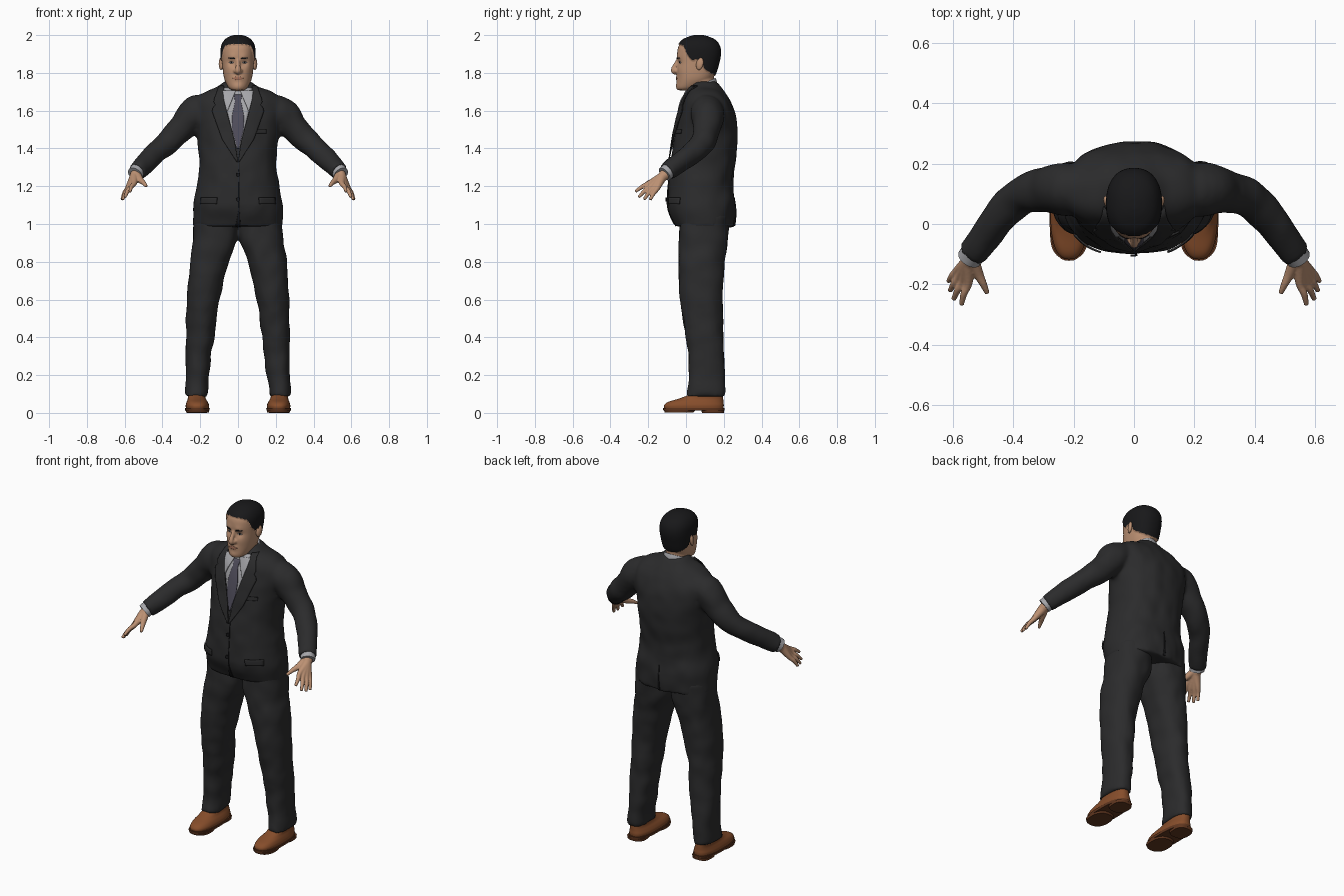
import bpy, bmesh, math
from mathutils import Vector, noise
from mathutils.bvhtree import BVHTree

if "Cube" in bpy.data.objects:
    bpy.data.objects.remove(bpy.data.objects["Cube"])


def material(name, *rgb):
    m = bpy.data.materials.new(name)
    m.use_nodes = True
    m.diffuse_color = (*rgb, 1)
    bsdf = m.node_tree.nodes["Principled BSDF"]
    bsdf.inputs["Base Color"].default_value = (*rgb, 1)
    bsdf.inputs["Roughness"].default_value = 0.8
    return m


SUIT = material("charcoal cloth", .024, .024, .025)
SKIN = material("skin", .5, .28, .17)
HAIR = material("black hair", .009, .009, .01)
SHIRT = material("pale grey shirt", .38, .38, .4)
TIE = material("grey violet tie", .08, .075, .105)
LEATHER = material("brown leather", .24, .075, .024)
SOLE = material("dark brown sole", .12, .038, .014)
LIPS = material("lips", .36, .16, .1)


def spline(keys, steps=5):
    """Catmull-Rom interpolation of equal-length tuples."""
    out = []
    for i in range(len(keys) - 1):
        a, b, c, d = (keys[max(0, min(len(keys) - 1, i + k))] for k in (-1, 0, 1, 2))
        for j in range(steps):
            t = j / steps
            out.append([q + .5 * t * (r - p + t * (2*p - 5*q + 4*r - s + t * (3*(q - r) + s - p)))
                        for p, q, r, s in zip(a, b, c, d)])
    return out + [list(keys[-1])]


def lerp(table, t):
    for (a, u), (b, v) in zip(table, table[1:]):
        if t <= b:
            return u + (v - u) * max(0, (t - a) / (b - a))
    return table[-1][1]


def loft(bm, rings):
    rows = [[bm.verts.new(p) for p in ring] for ring in rings]
    n = len(rows[0])
    for a, b in zip(rows, rows[1:]):
        for i in range(n):
            bm.faces.new((a[i], a[(i+1) % n], b[(i+1) % n], b[i]))
    bm.faces.new(rows[0][::-1])
    bm.faces.new(rows[-1])


def ovals(bm, keys, side=1, power=2.3, tilt=0, n=40, steps=5):
    """Stacked rounded outlines from keys (z, centre x, half width, front y, back y)."""
    rings = []
    for z, cx, rx, yf, yb in spline(keys, steps):
        ring = []
        for i in range(n):
            c, s = math.cos(math.tau * i / n), math.sin(math.tau * i / n)
            x = math.copysign(abs(c) ** (2 / power), c) * rx
            y = math.copysign(abs(s) ** (2 / power), s) * (yb - yf) / 2
            ring.append((side * (cx + x), (yf + yb) / 2 + y, z + tilt * y))
        rings.append(ring)
    loft(bm, rings)


def tube(bm, keys, side=1, n=16, steps=5):
    """Round limb along keys (x, y, z, radius)."""
    pts = spline(keys, steps)
    rings = []
    for i, p in enumerate(pts):
        a, b = pts[max(0, i - 1)], pts[min(len(pts) - 1, i + 1)]
        d = (Vector(b[:3]) - Vector(a[:3])).normalized()
        u = d.cross(Vector((.3, 1, .2))).normalized()
        v = d.cross(u)
        ring = [Vector(p[:3]) + p[3] * (u * math.cos(math.tau*k/n) + v * math.sin(math.tau*k/n))
                for k in range(n)]
        rings.append([(side * q.x, q.y, q.z) for q in ring])
    loft(bm, rings)


def finish(name, bm, *mats, angle=50):
    bmesh.ops.recalc_face_normals(bm, faces=bm.faces)
    me = bpy.data.meshes.new(name)
    bm.to_mesh(me)
    bm.free()
    for m in mats:
        me.materials.append(m)
    me.shade_smooth()
    me.set_sharp_from_angle(angle=math.radians(angle))
    ob = bpy.data.objects.new(name, me)
    bpy.context.collection.objects.link(ob)
    return ob


def fuse(name, bm, voxel, *mats, smooth=4):
    """Blend overlapping volumes into one skin."""
    ob = finish(name, bm, *mats)
    r = ob.modifiers.new("blend", "REMESH")
    r.mode, r.voxel_size = "VOXEL", voxel
    s = ob.modifiers.new("soften", "SMOOTH")
    s.iterations = smooth
    me = bpy.data.meshes.new_from_object(ob.evaluated_get(bpy.context.evaluated_depsgraph_get()))
    ob.modifiers.clear()
    ob.data = me
    me.materials.clear()
    for m in mats:
        me.materials.append(m)
    me.shade_smooth()
    return ob


def rumple(ob, amount):
    for v, nrm in [(v, v.normal.copy()) for v in ob.data.vertices]:
        v.co += nrm * amount * noise.noise(Vector((v.co.x * 14, v.co.y * 9, v.co.z * 11)))


def tree_of(ob):
    return BVHTree.FromPolygons([v.co for v in ob.data.vertices],
                                [p.vertices[:] for p in ob.data.polygons])


def patch(name, tree, mat, keys, lift, sides=(1,), facing=-1, cols=8, rows=24):
    """Thin plate laid on a surface; keys (z, inner x, outer x)."""
    for side in sides:
        bm, grid = bmesh.new(), []
        for r in range(rows + 1):
            z = keys[0][0] + (keys[-1][0] - keys[0][0]) * r / rows
            x0, x1 = (lerp([(-k[0], k[j]) for k in keys], -z) for j in (1, 2))
            line = []
            for c in range(cols + 1):
                p = Vector((side * (x0 + (x1 - x0) * c / cols), facing, z))
                hit = tree.ray_cast(p, Vector((0, -facing, 0)))[0] or tree.find_nearest(p)[0]
                line.append(bm.verts.new((p.x, hit.y + facing * lift, z)))
            grid.append(line)
        for a, b in zip(grid, grid[1:]):
            for i in range(cols):
                bm.faces.new((a[i], a[i+1], b[i+1], b[i]))
        ob = finish(name, bm, mat)
        s = ob.modifiers.new("thickness", "SOLIDIFY")
        s.thickness, s.offset = .006, 0


BOTH = (1, -1)

# Jacket: torso and sleeves
bm = bmesh.new()
ovals(bm, [(.985, 0, .238, -.06, .255), (1.1, 0, .236, -.1, .262), (1.2, 0, .216, -.095, .25),
           (1.3, 0, .205, -.087, .257), (1.4, 0, .21, -.072, .272), (1.5, 0, .222, -.055, .272),
           (1.58, 0, .235, -.035, .262), (1.64, 0, .24, -.018, .24), (1.685, 0, .2, .0, .21),
           (1.725, 0, .12, .022, .18), (1.752, 0, .07, .04, .16)])
for s in BOTH:
    tube(bm, [(.13, .12, 1.61, .07), (.225, .115, 1.588, .088), (.3, .11, 1.505, .073),
              (.375, .09, 1.43, .064), (.45, .02, 1.365, .057), (.505, -.055, 1.31, .053),
              (.537, -.1, 1.276, .05)], s, 24)
jacket = fuse("jacket", bm, .011, SUIT)
rumple(jacket, .007)
front = tree_of(jacket)

# Trousers
bm = bmesh.new()
for s in BOTH:
    ovals(bm, [(.09, .222, .058, .0, .207), (.2, .215, .061, .018, .207), (.4, .2, .075, .0, .197),
               (.6, .185, .086, -.03, .192), (.8, .152, .104, -.04, .205), (.92, .122, .118, -.04, .222),
               (1.05, .115, .118, -.03, .23)], s)
rumple(fuse("trousers", bm, .01, SUIT), .008)

# Shirt front, collar points, tie, lapels
patch("shirt_front", front, SHIRT, [(1.72, -.075, .075), (1.66, -.075, .075), (1.4, -.006, .006)], .004)
patch("collar_point", front, SHIRT, [(1.705, .012, .08), (1.66, .03, .075), (1.6, .055, .06)], .012, BOTH)
patch("tie", front, TIE, [(1.685, -.022, .022), (1.65, -.015, .015), (1.57, -.032, .032),
                          (1.5, -.03, .03), (1.4, -.004, .004)], .009)
patch("lapel", front, SUIT, [(1.73, .075, .1), (1.65, .073, .13), (1.62, .066, .115), (1.61, .063, .142),
                             (1.45, .02, .085), (1.33, .0, .008)], .011, BOTH)
# Jacket details
patch("front_edge", front, HAIR, [(1.33, .004, .008), (1.08, .004, .008), (.99, -.014, .014)], .001)
patch("pocket_flap", front, SUIT, [(1.14, .11, .195), (1.105, .112, .198)], .007, BOTH, rows=4)
patch("breast_pocket", front, SUIT, [(1.5, .09, .15), (1.48, .09, .15)], .005, rows=4)
patch("back_vent", front, HAIR, [(1.14, -.002, .002), (.99, -.007, .007)], .001, facing=1)
for z in (1.26, 1.13):
    patch("button", front, HAIR, [(z + .011, -.004, .004), (z + .005, -.011, .011),
                                  (z - .005, -.011, .011), (z - .011, -.004, .004)], .006, rows=8)

# Shirt collar band, tilted down to the front
bm = bmesh.new()
ovals(bm, [(1.68, 0, .088, -.012, .172), (1.72, 0, .078, -.008, .162), (1.738, 0, .072, -.002, .156)],
      tilt=.45, power=2)
finish("shirt_collar", bm, SHIRT)

# Head, neck and nose
bm = bmesh.new()
ovals(bm, [(1.708, 0, .03, -.04, .03), (1.722, 0, .05, -.047, .07), (1.76, 0, .07, -.047, .13),
           (1.8, 0, .079, -.046, .155), (1.85, 0, .084, -.046, .17), (1.9, 0, .087, -.047, .18),
           (1.94, 0, .084, -.04, .175), (1.97, 0, .068, -.018, .153), (1.988, 0, .042, .02, .115),
           (1.995, 0, .015, .05, .085)])
ovals(bm, [(1.65, 0, .068, .005, .15), (1.73, 0, .064, .005, .148), (1.82, 0, .064, .01, .15)], power=2)
tube(bm, [(0, -.038, 1.875, .008), (0, -.052, 1.85, .011), (0, -.064, 1.822, .014),
          (0, -.062, 1.808, .015), (0, -.045, 1.798, .01)])
for s in BOTH:
    tube(bm, [(.01, -.045, 1.815, .009), (.013, -.052, 1.81, .011), (.012, -.04, 1.802, .008)], s)
head = fuse("head", bm, .005, SKIN, HAIR, smooth=3)
# Face relief: (x, z, spread, push along y)
RELIEF = [(.034, 1.855, .014, .01), (.032, 1.882, .014, -.004), (.05, 1.815, .024, -.004),
          (0, 1.735, .02, -.007), (.012, 1.772, .012, -.005), (0, 1.748, .012, .003)]
HAIRLINE = [(-.03, 1.95), (-.008, 1.94), (.01, 1.895), (.035, 1.868), (.06, 1.875),
            (.085, 1.85), (.1, 1.82), (.165, 1.78)]
for v in head.data.vertices:
    if v.co.y < .03:
        v.co.y += sum(d * math.exp(-((abs(v.co.x) - x) ** 2 + (v.co.z - z) ** 2) / (2 * w * w))
                      for x, z, w, d in RELIEF)
hairy = set()
for p in head.data.polygons:
    if p.center.z > lerp(HAIRLINE, p.center.y):
        p.material_index = 1
        hairy.update(p.vertices)
for i, nrm in [(i, head.data.vertices[i].normal.copy()) for i in sorted(hairy)]:
    head.data.vertices[i].co += nrm * .006
face = tree_of(head)

# Painted face details and ears
patch("eyebrow", face, HAIR, [(1.882, .025, .045), (1.878, .016, .052), (1.874, .016, .03)], 0, BOTH, rows=6)
patch("eye", face, SHIRT, [(1.86, .029, .04), (1.855, .022, .048), (1.85, .03, .04)], -.001, BOTH, rows=6)
patch("iris", face, HAIR, [(1.86, .032, .038), (1.851, .032, .038)], .001, BOTH, rows=4)
patch("lips", face, LIPS, [(1.78, -.01, .01), (1.772, -.028, .028), (1.763, -.012, .012)], -.001, rows=8)
for s in BOTH:
    bm = bmesh.new()
    bmesh.ops.create_uvsphere(bm, u_segments=16, v_segments=10, radius=1)
    for v in bm.verts:
        v.co = (s * (.09 + v.co.x * .011 + v.co.y * .005), .073 + v.co.y * .019 + v.co.z * .005,
                1.848 + v.co.z * .033)
    finish("ear", bm, SKIN)

# Hands with shirt cuffs
FINGERS = [((.55, -.195, 1.215), (.572, -.268, 1.172)), ((.565, -.188, 1.2), (.598, -.25, 1.142)),
           ((.577, -.172, 1.192), (.61, -.222, 1.13)), ((.583, -.152, 1.19), (.615, -.19, 1.128))]
for s in BOTH:
    bm = bmesh.new()
    for knuckle, tip in FINGERS:
        mid = [a * .5 + b * .5 for a, b in zip(knuckle, tip)]
        tube(bm, [(.533, -.09, 1.28, .028), (.548, -.125, 1.25, .026), (*knuckle, .015),
                  (mid[0] + .003, mid[1], mid[2] + .004, .0115), (*tip, .008)], s)
    tube(bm, [(.535, -.115, 1.262, .022), (.516, -.165, 1.232, .017), (.5, -.198, 1.218, .0125),
              (.486, -.23, 1.2, .008)], s)
    fuse("hand", bm, .004, SKIN, smooth=2)
    bm = bmesh.new()
    tube(bm, [(.525, -.082, 1.292, .041), (.546, -.114, 1.264, .041)], s, 24)
    finish("shirt_cuff", bm, SHIRT)

# Shoes: upper, front sole and heel
for s in BOTH:
    bm = bmesh.new()
    ovals(bm, [(.022, .215, .06, -.115, .198), (.04, .215, .062, -.116, .2), (.058, .216, .056, -.095, .198),
               (.075, .218, .048, -.04, .197), (.095, .22, .045, .01, .195), (.12, .22, .042, .03, .19)],
          s, 2.5)
    finish("shoe_upper", bm, LEATHER)
    bm = bmesh.new()
    ovals(bm, [(.012, .215, .064, -.12, .203), (.026, .215, .066, -.122, .204)], s, 2.5, steps=1)
    ovals(bm, [(.002, .215, .06, -.112, .04), (.016, .215, .063, -.118, .05)], s, 2.4, steps=1)
    ovals(bm, [(0, .217, .053, .085, .2), (.016, .217, .055, .08, .203)], s, 2.8, steps=1)
    finish("shoe_sole", bm, SOLE)
